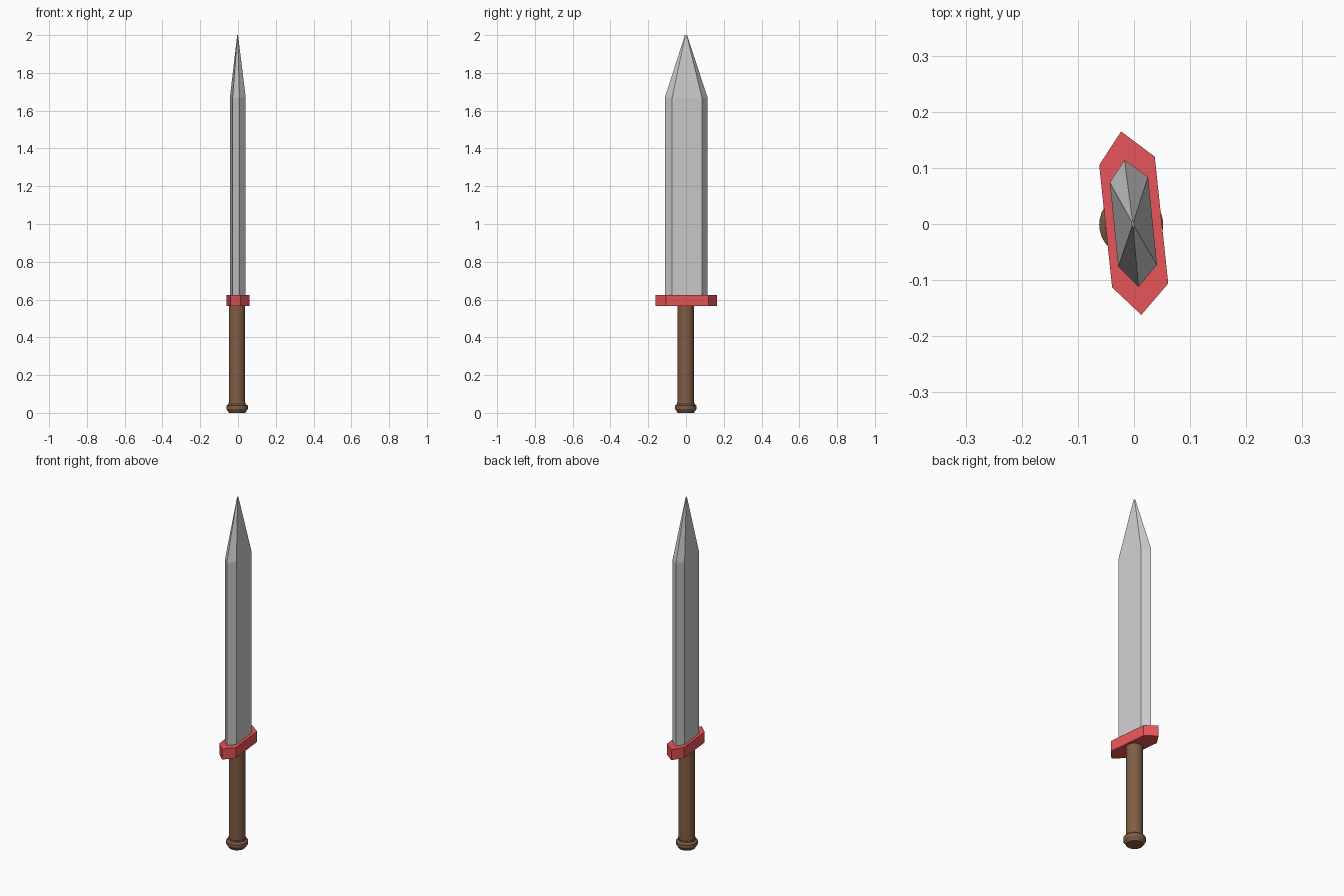
import bpy, bmesh, math

if "Cube" in bpy.data.objects:
    bpy.data.objects.remove(bpy.data.objects["Cube"])

def material(name, color):
    m = bpy.data.materials.new(name)
    m.diffuse_color = (*color, 1)
    m.use_nodes = True
    m.node_tree.nodes["Principled BSDF"].inputs["Base Color"].default_value = m.diffuse_color
    return m

def loft(name, rings, mat=None):
    """Skin a stack of equal-count rings and cap both ends."""
    bm = bmesh.new()
    loops = [[bm.verts.new(p) for p in ring] for ring in rings]
    n = len(loops[0])
    for a, b in zip(loops, loops[1:]):
        for i in range(n):
            j = (i + 1) % n
            bm.faces.new((a[i], a[j], b[j], b[i]))
    bm.faces.new(loops[0][::-1])
    bm.faces.new(loops[-1])
    bmesh.ops.recalc_face_normals(bm, faces=bm.faces)
    me = bpy.data.meshes.new(name)
    bm.to_mesh(me)
    bm.free()
    ob = bpy.data.objects.new(name, me)
    bpy.context.collection.objects.link(ob)
    if mat:
        me.materials.append(mat)
    return ob

def section(outline, z, s=1.0, c=(-0.002, 0.0)):
    return [(c[0] + (x - c[0]) * s, c[1] + (y - c[1]) * s, z) for x, y in outline]

def circle(r, z, n=32, c=(-0.005, -0.001)):
    return [(c[0] + r * math.cos(2 * math.pi * i / n),
             c[1] + r * math.sin(2 * math.pi * i / n), z) for i in range(n)]

def smooth(ob):
    bpy.ops.object.select_all(action='DESELECT')
    ob.select_set(True)
    bpy.context.view_layer.objects.active = ob
    bpy.ops.object.shade_smooth_by_angle(angle=math.radians(30))

red = material("guard_red", (0.80, 0.09, 0.10))
brown = material("grip_brown", (0.22, 0.11, 0.06))

# blade: slightly twisted hexagonal section tapering to a point
blade = [(-0.017, 0.114), (-0.043, 0.074), (-0.028, -0.076),
         (0.008, -0.112), (0.041, -0.073), (0.025, 0.084)]
loft("blade", [section(blade, 0.60), section(blade, 1.67), section(blade, 2.0, 0.05)])

# cross guard: hexagonal plate
guard = [(-0.023, 0.165), (-0.062, 0.105), (-0.039, -0.113),
         (0.013, -0.162), (0.061, -0.106), (0.037, 0.120)]
loft("guard", [section(guard, 0.565), section(guard, 0.625)], red)

# grip
smooth(loft("grip", [circle(0.043, 0.04), circle(0.043, 0.58)], brown))

# pommel: chamfered disc
profile = [(0.043, 0.0), (0.057, 0.021), (0.057, 0.038), (0.046, 0.047), (0.046, 0.055)]
smooth(loft("pommel", [circle(r, z) for r, z in profile], brown))
